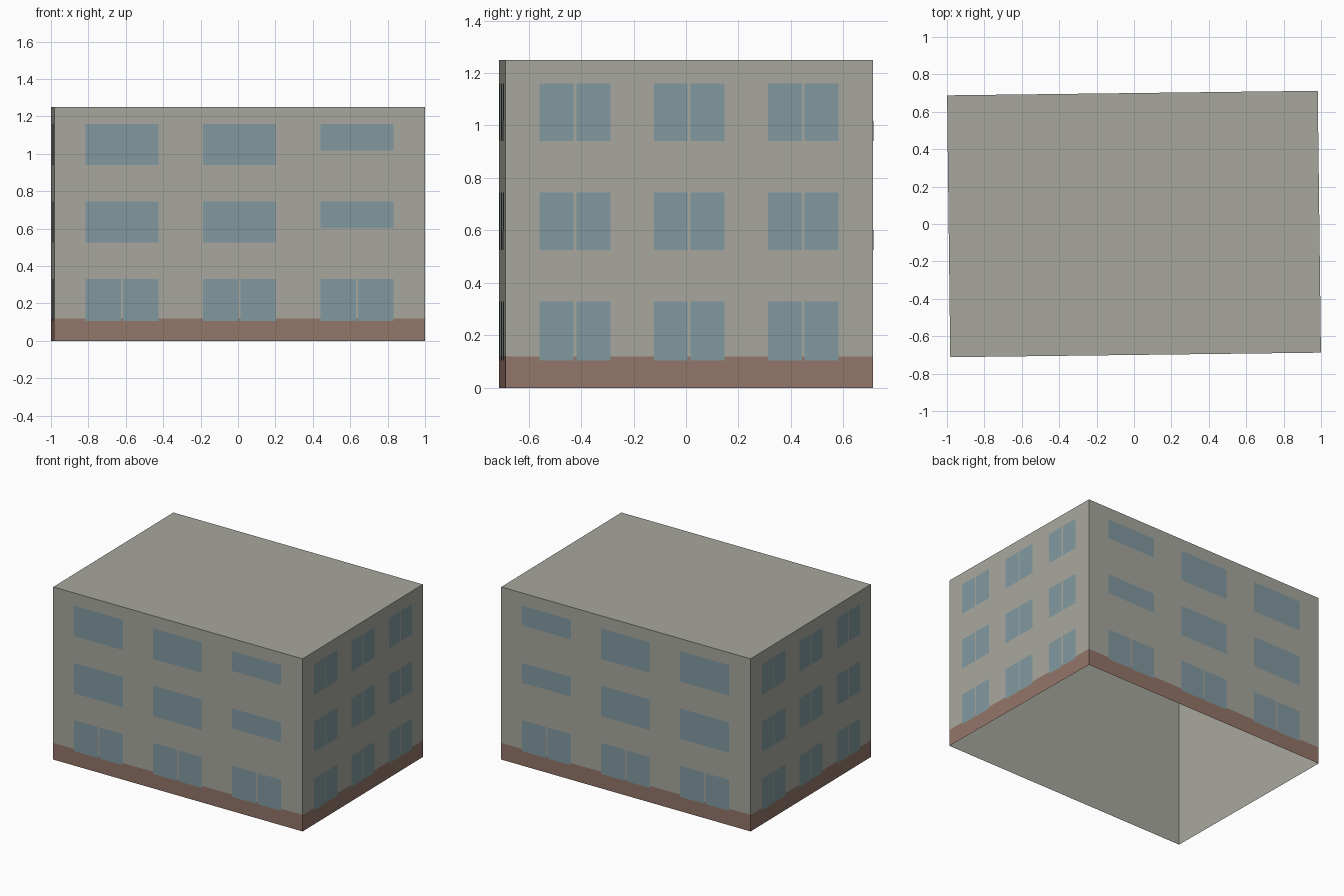
import bpy, bmesh, math
from mathutils import Matrix, Vector

cube = bpy.data.objects.get("Cube")
if cube:
    bpy.data.objects.remove(cube, do_unlink=True)

HX, HY, HEIGHT = 0.991, 0.70, 1.25      # half length, half depth, height
TURN = Matrix.Rotation(math.radians(0.7), 4, 'Z')


def material(name, rgb):
    mat = bpy.data.materials.new(name)
    mat.use_nodes = True
    mat.diffuse_color = (*rgb, 1)
    mat.node_tree.nodes["Principled BSDF"].inputs["Base Color"].default_value = (*rgb, 1)
    return mat


plaster = material("grey plaster", (0.39, 0.39, 0.345))
brick = material("brown brick", (0.29, 0.18, 0.14))
glass = material("blue glass", (0.22, 0.32, 0.35))


def finish(name, bm, mat):
    mesh = bpy.data.meshes.new(name)
    bm.transform(TURN)
    bm.to_mesh(mesh)
    bm.free()
    mesh.materials.append(mat)
    obj = bpy.data.objects.new(name, mesh)
    bpy.context.collection.objects.link(obj)


def shell(name, grow, top, roof, mat):
    """Four outward walls, open below, with an optional roof."""
    bm = bmesh.new()
    bmesh.ops.create_cube(bm, size=1)
    bmesh.ops.scale(bm, vec=(2 * (HX + grow), 2 * (HY + grow), top), verts=bm.verts)
    bmesh.ops.translate(bm, vec=(0, 0, top / 2), verts=bm.verts)
    bm.normal_update()
    drop = [f for f in bm.faces if f.normal.z < -0.5 or (f.normal.z > 0.5 and not roof)]
    bmesh.ops.delete(bm, geom=drop, context='FACES')
    finish(name, bm, mat)


shell("walls_and_roof", 0, HEIGHT, True, plaster)
shell("brick_base", 0.001, 0.12, False, brick)

# Each wall: outward direction, along direction, distance from the centre
WALLS = {
    "front": (Vector((0, -1, 0)), Vector((1, 0, 0)), HY),
    "back": (Vector((0, 1, 0)), Vector((-1, 0, 0)), HY),
    "left": (Vector((1, 0, 0)), Vector((0, 1, 0)), HX),
    "right": (Vector((-1, 0, 0)), Vector((0, -1, 0)), HX),
}


def plate(bm, wall, u, width, low, high, lift):
    """A flat plate just outside a wall."""
    out, along, dist = WALLS[wall]
    corners = ((-1, low), (1, low), (1, high), (-1, high))
    bm.faces.new([bm.verts.new(out * (dist + lift) + along * (u + s * width / 2)
                               + Vector((0, 0, z))) for s, z in corners])


FLOORS = ((0.105, 0.33), (0.525, 0.745), (0.94, 1.16))
GAP = 0.011

for wall in WALLS:
    long_wall = wall in ("front", "back")
    spacing, width = (0.628, 0.39) if long_wall else (0.435, 0.27)
    panes, panels = bmesh.new(), bmesh.new()
    for floor, (low, high) in enumerate(FLOORS):
        for column in (-1, 0, 1):
            u = column * spacing
            if not long_wall or floor == 0:
                # Double window with a narrow gap between the panes
                leaf = (width - GAP) / 2
                for side in (-1, 1):
                    plate(panes, wall, u + side * (leaf + GAP) / 2, leaf, low, high, 0.003)
            elif column * WALLS[wall][1].x > 0:
                # Short window above a raised plaster panel
                sill = low + 0.077
                plate(panes, wall, u, width, sill, high, 0.003)
                plate(panels, wall, u, width, low, sill, 0.005)
            else:
                plate(panes, wall, u, width, low, high, 0.003)
    finish(wall + "_windows", panes, glass)
    if panels.faces:
        finish(wall + "_panels", panels, plaster)
    else:
        panels.free()
